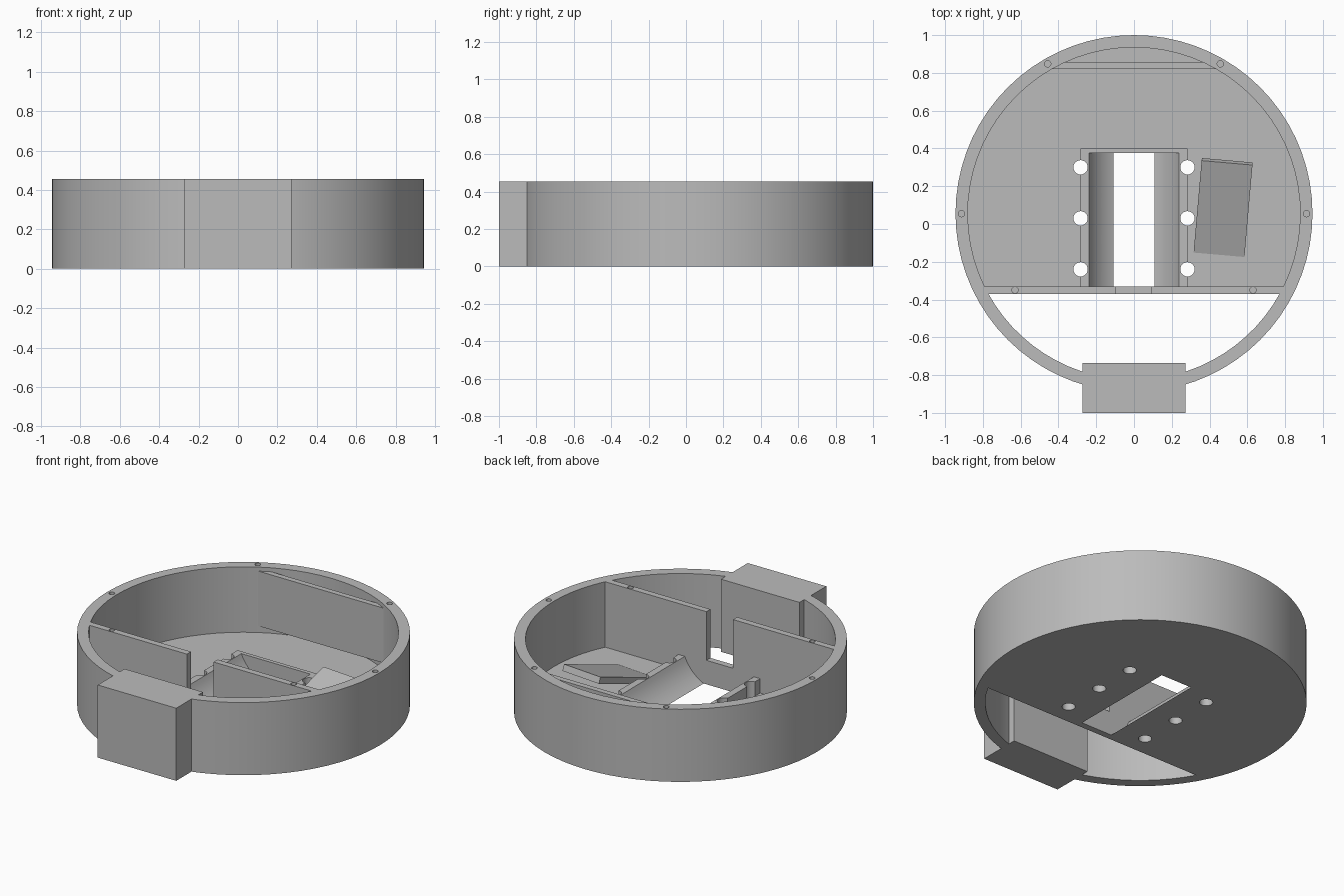
import bpy, math
from mathutils import Vector, Matrix

cube = bpy.data.objects.get("Cube")
if cube:
    bpy.data.objects.remove(cube, do_unlink=True)

CY, R_OUT, R_IN, H, FLOOR = 0.055, 0.945, 0.88, 0.455, 0.045
SEG = 72

grey = bpy.data.materials.new("plain grey")
grey.use_nodes = True
grey.diffuse_color = (0.5, 0.5, 0.5, 1)
grey.node_tree.nodes["Principled BSDF"].inputs["Base Color"].default_value = (0.5, 0.5, 0.5, 1)


def prism(name, pts, z0, z1, matrix=None):
    """Extrude a counter-clockwise outline from z0 to z1."""
    n = len(pts)
    verts = [Vector((x, y, z)) for z in (z0, z1) for x, y in pts]
    if matrix:
        verts = [matrix @ v for v in verts]
    faces = [list(reversed(range(n))), list(range(n, 2 * n))]
    faces += [[i, (i + 1) % n, n + (i + 1) % n, n + i] for i in range(n)]
    mesh = bpy.data.meshes.new(name)
    mesh.from_pydata(verts, [], faces)
    mesh.materials.append(grey)
    ob = bpy.data.objects.new(name, mesh)
    bpy.context.collection.objects.link(ob)
    return ob


def arc(r, a0, a1, n, cx=0.0, cy=CY, closed=False):
    steps = n if closed else n + 1
    return [(cx + r * math.cos(a0 + (a1 - a0) * i / n),
             cy + r * math.sin(a0 + (a1 - a0) * i / n)) for i in range(steps)]


def circle(r, n, cx=0.0, cy=CY):
    return arc(r, 0, math.tau, n, cx, cy, True)


def block(name, x0, x1, y0, y1, z0, z1):
    return prism(name, [(x0, y0), (x1, y0), (x1, y1), (x0, y1)], z0, z1)


def cut(target, cutters):
    """Subtract each cutter and bake the result into the target."""
    for c in cutters:
        mod = target.modifiers.new("cut", 'BOOLEAN')
        mod.operation, mod.solver, mod.object = 'DIFFERENCE', 'EXACT', c
    deps = bpy.context.evaluated_depsgraph_get()
    mesh = bpy.data.meshes.new_from_object(target.evaluated_get(deps))
    target.modifiers.clear()
    target.data = mesh


# Shell: a drum hollowed on both sides of the dividing wall
shell = prism("round_shell", circle(R_OUT, SEG), 0, H)
a_back = math.asin((-0.33 - CY) / R_IN)
a_front = math.asin((-0.37 - CY) / R_IN)
pocket = prism("pocket_cutter", arc(R_IN, a_back, math.pi - a_back, 46), FLOOR, 1)
opening = prism("opening_cutter", arc(R_IN, math.pi - a_front, math.tau + a_front, 26), -1, 1)
slot = block("slot_cutter", -0.095, 0.09, -0.5, -0.2, 0.15, 1)

# Round trough, lying along y, that also opens the floor
lay = Matrix.Translation((0, 0, 0.236)) @ Matrix.Rotation(math.pi / 2, 4, 'X')
trough = prism("trough_cutter", circle(0.26, 64, 0, 0), -0.375, 0.33, lay)

mount_holes = [prism("mount_hole_cutter", circle(0.038, 24, s * 0.283, y), -1, 0.3)
               for s in (-1, 1) for y in (-0.24, 0.03, 0.3)]
screw_holes = [prism("screw_hole_cutter", circle(0.017, 16, s * x, y), H - 0.12, 1)
               for s in (-1, 1) for x, y in ((0.457, 0.848), (0.913, CY), (0.63, -0.35))]

cut(shell, [pocket, opening, slot, trough] + mount_holes + screw_holes)

# Cradle around the trough
cradle = block("cradle", -0.283, 0.283, -0.35, 0.4, FLOOR - 0.005, 0.135)
cut(cradle, [trough] + mount_holes)

for c in [pocket, opening, slot, trough] + mount_holes + screw_holes:
    bpy.data.objects.remove(c, do_unlink=True)

# Solid block on the front and thin panel at the back
front_block = block("front_block", -0.272, 0.272, -1, -0.735, 0, H)
back_panel = block("back_panel", -0.44, 0.44, 0.82, 0.855, 0.086, 0.43)

# Sloping plate rising from the floor towards the back
tilt = (Matrix.Translation((0.45, -0.163, 0.05)) @ Matrix.Rotation(math.radians(-5), 4, 'Z')
        @ Matrix.Rotation(math.radians(20), 4, 'X'))
ramp = prism("sloping_plate", [(-0.135, 0), (0.135, 0), (0.135, 0.52), (-0.135, 0.52)],
             -0.04, 0, tilt)

# Smooth the round walls, keep edges sharp
bpy.ops.object.select_all(action='DESELECT')
for ob in (shell, cradle):
    ob.select_set(True)
    bpy.context.view_layer.objects.active = ob
bpy.ops.object.shade_smooth_by_angle(angle=math.radians(25))
